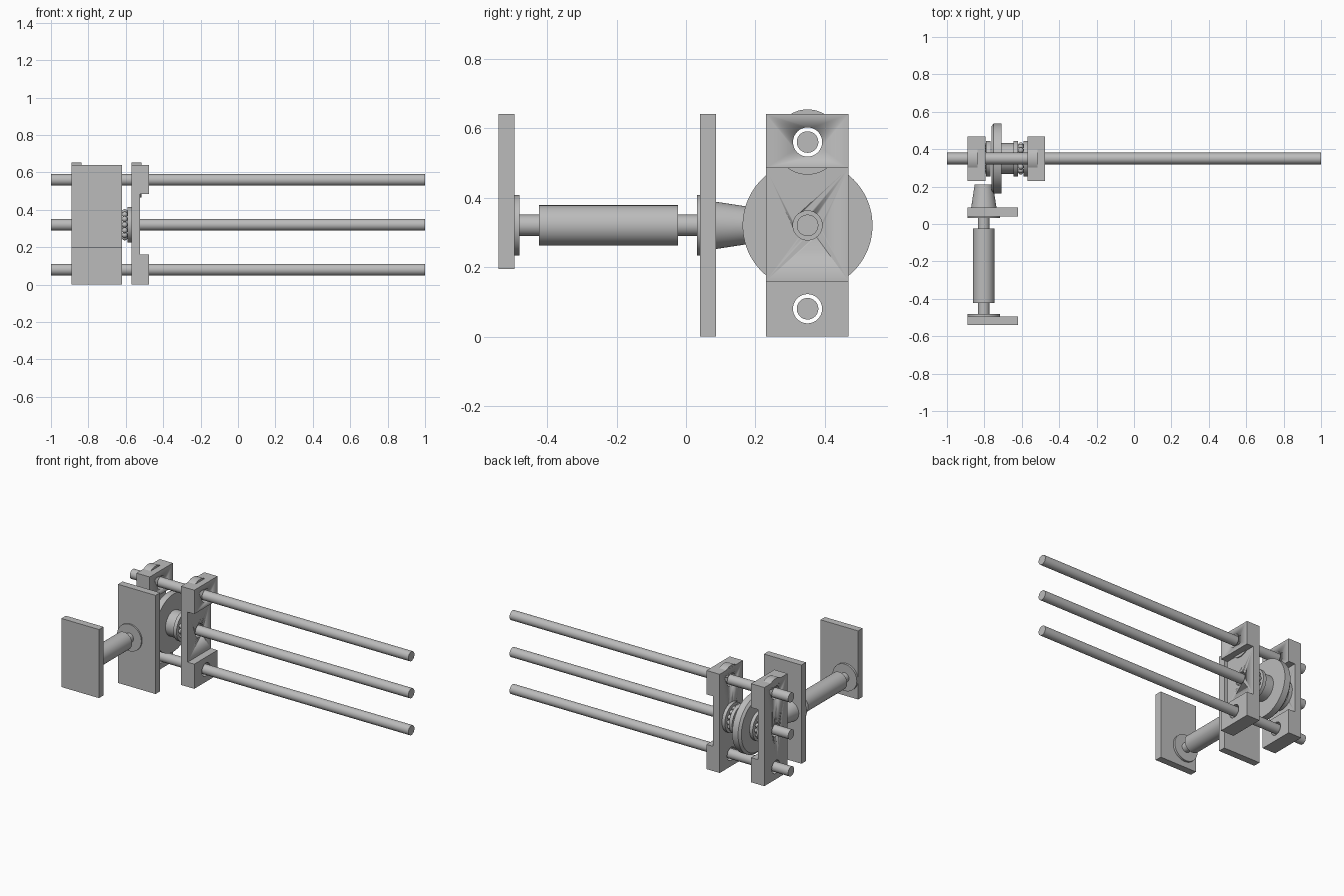
import bpy, bmesh
from math import pi, sin, cos, radians
from mathutils import Matrix, Vector

cube = bpy.data.objects.get("Cube")
if cube:
    bpy.data.objects.remove(cube, do_unlink=True)

steel = bpy.data.materials.new("grey_steel")
steel.use_nodes = True
GREY = (0.5, 0.5, 0.5, 1)
steel.diffuse_color = GREY
steel.node_tree.nodes["Principled BSDF"].inputs["Base Color"].default_value = GREY

AXIS_Y, AXIS_Z = 0.35, 0.32        # wheel axis, along x
SHAFT_X = -0.803                   # drive shaft axis, along y
ROD_Z = (0.08, 0.32, 0.56)


def finish(name, bm):
    bmesh.ops.recalc_face_normals(bm, faces=bm.faces)
    mesh = bpy.data.meshes.new(name)
    bm.to_mesh(mesh)
    bm.free()
    mesh.materials.append(steel)
    ob = bpy.data.objects.new(name, mesh)
    bpy.context.collection.objects.link(ob)
    bpy.ops.object.select_all(action="DESELECT")
    ob.select_set(True)
    bpy.context.view_layer.objects.active = ob
    bpy.ops.object.shade_smooth_by_angle(angle=radians(30))
    return ob


def box(name, x, y, z):
    bm = bmesh.new()
    size = Vector((x[1] - x[0], y[1] - y[0], z[1] - z[0]))
    mid = Vector((sum(x), sum(y), sum(z))) / 2
    bmesh.ops.create_cube(bm, matrix=Matrix.Translation(mid) @ Matrix.Diagonal(size).to_4x4())
    return finish(name, bm)


def lathe(name, profile, axis, centre, ring=False, sides=64):
    """Revolve (position, radius) points about the x or y axis; ring closes the section."""
    bm = bmesh.new()
    loops = []
    for t, r in profile:
        loop = []
        for i in range(sides):
            a, b = r * cos(2 * pi * i / sides), r * sin(2 * pi * i / sides)
            co = (t, centre[0] + a, centre[1] + b) if axis == "x" else (centre[0] + a, t, centre[1] + b)
            loop.append(bm.verts.new(co))
        loops.append(loop)
    pairs = list(zip(loops, loops[1:]))
    if ring:
        pairs.append((loops[-1], loops[0]))
    else:
        bm.faces.new(loops[0])
        bm.faces.new(loops[-1])
    for p, q in pairs:
        for i in range(sides):
            j = (i + 1) % sides
            bm.faces.new((p[i], p[j], q[j], q[i]))
    return finish(name, bm)


def cut(ob, cutters):
    for c in cutters:
        mod = ob.modifiers.new("hole", "BOOLEAN")
        mod.operation, mod.solver, mod.object = "DIFFERENCE", "EXACT", c
        c.hide_render = True
        c.hide_set(True)
        c.display_type = "WIRE"


def tube(name, x0, x1, outer, inner, z=AXIS_Z):
    return lathe(name, [(x0, outer), (x1, outer), (x1, inner), (x0, inner)],
                 "x", (AXIS_Y, z), ring=True)


# Long guide rods and the clearance holes around them
for label, z in zip(("lower", "middle", "upper"), ROD_Z):
    lathe(label + "_rod", [(-1, 0.031), (1, 0.031)], "x", (AXIS_Y, z), sides=48)
cutters = [lathe("hole_cutter", [(-0.95, 0.042), (-0.4, 0.042)], "x", (AXIS_Y, z), sides=48)
           for z in ROD_Z]

# Bearing blocks, C-shaped with a recess on the +x side
for label, x in (("left", -0.89), ("right", -0.57)):
    bm = bmesh.new()
    d, t = 0.095, 0.047
    outline = [(0, 0), (d, 0), (d, 0.16), (t, 0.16), (t, 0.485), (d, 0.485), (d, 0.64), (0, 0.64)]
    face = bm.faces.new([bm.verts.new((x + px, 0.23, pz)) for px, pz in outline])
    new = bmesh.ops.extrude_face_region(bm, geom=[face])["geom"]
    bmesh.ops.translate(bm, vec=(0, 0.238, 0), verts=[v for v in new if isinstance(v, bmesh.types.BMVert)])
    cut(finish(label + "_block", bm), cutters)
    tube(label + "_upper_bush", x + 0.0005, x + 0.053, 0.094, 0.042, ROD_Z[2])

# Friction wheel with a chamfered rim, and its hub
lathe("friction_wheel", [(-0.763, 0.04), (-0.763, 0.172), (-0.75, 0.187), (-0.708, 0.187), (-0.708, 0.04)],
      "x", (AXIS_Y, AXIS_Z), ring=True, sides=96)
tube("wheel_hub", -0.71, -0.64, 0.082, 0.031)

# Thrust bearings: two washers with a ring of balls between
for label, x in (("left", -0.842), ("right", -0.643)):
    tube(label + "_inner_washer", x, x + 0.023, 0.095, 0.042)
    tube(label + "_outer_washer", x + 0.052, x + 0.074, 0.095, 0.042)
    bm = bmesh.new()
    for i in range(14):
        a = 2 * pi * i / 14
        pos = (x + 0.0375, AXIS_Y + 0.07 * cos(a), AXIS_Z + 0.07 * sin(a))
        bmesh.ops.create_uvsphere(bm, u_segments=16, v_segments=10, radius=0.0155,
                                  matrix=Matrix.Translation(pos))
    finish(label + "_bearing_balls", bm)

# Mounting plates for the drive
box("front_plate", (-0.89, -0.62), (-0.54, -0.494), (0.195, 0.64))
box("rear_plate", (-0.89, -0.62), (0.04, 0.087), (0, 0.64))

# Drive shaft, motor body, flanges and tapered pinion
drive = (SHAFT_X, AXIS_Z)
lathe("drive_shaft", [(-0.5, 0.031), (0.1, 0.031)], "y", drive)
lathe("motor_body", [(-0.423, 0.058), (-0.023, 0.058)], "y", drive)
lathe("front_flange", [(-0.496, 0.087), (-0.48, 0.087)], "y", drive)
lathe("rear_flange", [(0.031, 0.087), (0.042, 0.087)], "y", drive)
lathe("tapered_pinion", [(0.086, 0.068), (0.21, 0.049)], "y", drive)
